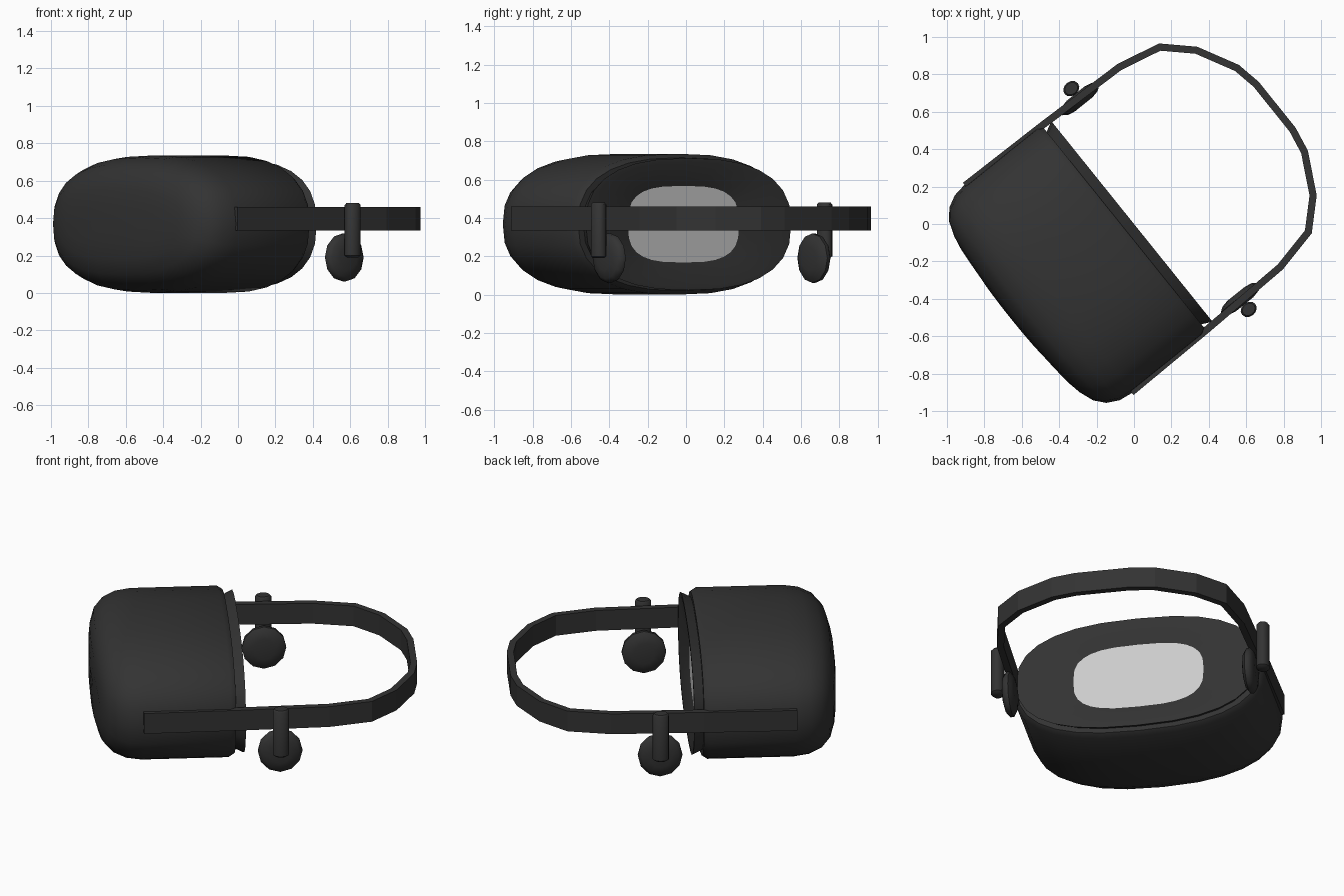
import bpy, bmesh, math
from mathutils import Matrix, Vector

if "Cube" in bpy.data.objects:
    bpy.data.objects.remove(bpy.data.objects["Cube"])

# Headset frame: x = side, y = back; whole model is turned about z
TURN = Matrix.Rotation(math.radians(-51.2), 4, 'Z') @ Matrix.Translation((-0.017, 0, 0))
ZC = 0.3675
dark = bpy.data.materials.new("dark_plastic")
dark.diffuse_color = (0.033, 0.033, 0.033, 1)
dark.use_nodes = True
dark.node_tree.nodes["Principled BSDF"].inputs["Base Color"].default_value = dark.diffuse_color


def finish(name, bm, smooth=None, mat=dark):
    bmesh.ops.recalc_face_normals(bm, faces=bm.faces)
    bm.transform(TURN)
    me = bpy.data.meshes.new(name)
    bm.to_mesh(me)
    bm.free()
    ob = bpy.data.objects.new(name, me)
    bpy.context.collection.objects.link(ob)
    if mat:
        me.materials.append(mat)
    if smooth:
        bpy.ops.object.select_all(action='DESELECT')
        ob.select_set(True)
        bpy.context.view_layer.objects.active = ob
        bpy.ops.object.shade_smooth_by_angle(angle=math.radians(smooth))
    return ob


def oval(a, b, y, n=2.5, bulge=0.0, seg=28):
    pts = []
    for i in range(seg):
        t = 2 * math.pi * i / seg
        c, s = math.cos(t), math.sin(t)
        x = a * math.copysign(abs(c) ** (2 / n), c)
        z = b * math.copysign(abs(s) ** (2 / n), s)
        pts.append(Vector((x, y - bulge * (1 - (x / 0.715) ** 2), ZC + z)))
    return pts


def loft(bm, rings, cap_start=True, cap_end=True):
    loops = [[bm.verts.new(p) for p in r] for r in rings]
    for r0, r1 in zip(loops, loops[1:]):
        for i in range(len(r0)):
            j = (i + 1) % len(r0)
            bm.faces.new((r0[i], r0[j], r1[j], r1[i]))
    if cap_start:
        bm.faces.new(loops[0])
    if cap_end:
        bm.faces.new(loops[-1])


# Main housing: rounded back edge, rounded and bowed front
A, B = 0.715, 0.3675
rows = [(0.06, -0.055, 0), (0.02, -0.055, 0), (0.0, -0.085, 0), (0.0, -0.57, 0),
        (0.012, -0.65, 0.015), (0.045, -0.71, 0.035), (0.1, -0.748, 0.05),
        (0.18, -0.766, 0.055), (0.26, -0.773, 0.055)]
rings = [oval(A - d, B - d, y, bulge=k) for d, y, k in rows]
rings.append(oval(0.2, 0.05, -0.775, bulge=0.055))
bm = bmesh.new()
loft(bm, rings)
finish("housing", bm, 40)

# Flared face cushion sloping in to the opening
bm = bmesh.new()
loft(bm, [oval(0.655, 0.315, -0.065), oval(0.688, 0.345, 0.0), oval(0.665, 0.325, 0.0),
          oval(0.372, 0.2, -0.042, n=3)], cap_start=False, cap_end=False)
finish("face_cushion", bm, 30)

# Pale panel filling the opening
bm = bmesh.new()
bm.faces.new([bm.verts.new(p) for p in oval(0.376, 0.203, -0.042, n=3)])
finish("lens_panel", bm, mat=None)

# Head strap: faceted ribbon given thickness
half = [(0.709, -0.575), (0.701, -0.05), (0.686, 0.465), (0.634, 0.70),
        (0.498, 0.842), (0.288, 0.952), (0.155, 0.977)]
path = half + [(-x, y) for x, y in reversed(half)]
bm = bmesh.new()
cols = [[bm.verts.new((x, y, z)) for z in (0.335, 0.46)] for x, y in path]
for c0, c1 in zip(cols, cols[1:]):
    bm.faces.new((c0[0], c1[0], c1[1], c0[1]))
strap = finish("head_strap", bm)
mod = strap.modifiers.new("thickness", 'SOLIDIFY')
mod.thickness = 0.038
mod.offset = 0
mod.use_even_offset = True

# Earphones and their clips, both sides
PY, PZ = 0.192, 0.19
for side, label in ((1, "right"), (-1, "left")):
    bm = bmesh.new()
    disc = [(0.06, 0.65), (0.1, 0.658), (0.125, 0.675), (0.125, 0.695), (0.105, 0.712), (0.06, 0.722)]
    loft(bm, [[Vector((side * x, PY + r * math.cos(math.tau * i / 12),
                       PZ + (r + 0.004) * math.sin(math.tau * i / 12))) for i in range(12)]
              for r, x in disc])
    finish(label + "_earphone", bm, 50)

    bm = bmesh.new()
    stem = [(0.7, 0.19), (1, 0.2), (1, 0.47), (0.8, 0.48)]
    loft(bm, [[Vector((side * (0.757 + 0.038 * s * math.cos(math.tau * i / 12)),
                       PY + 0.046 * s * math.sin(math.tau * i / 12), z)) for i in range(12)]
              for s, z in stem])
    finish(label + "_earphone_clip", bm, 40)
